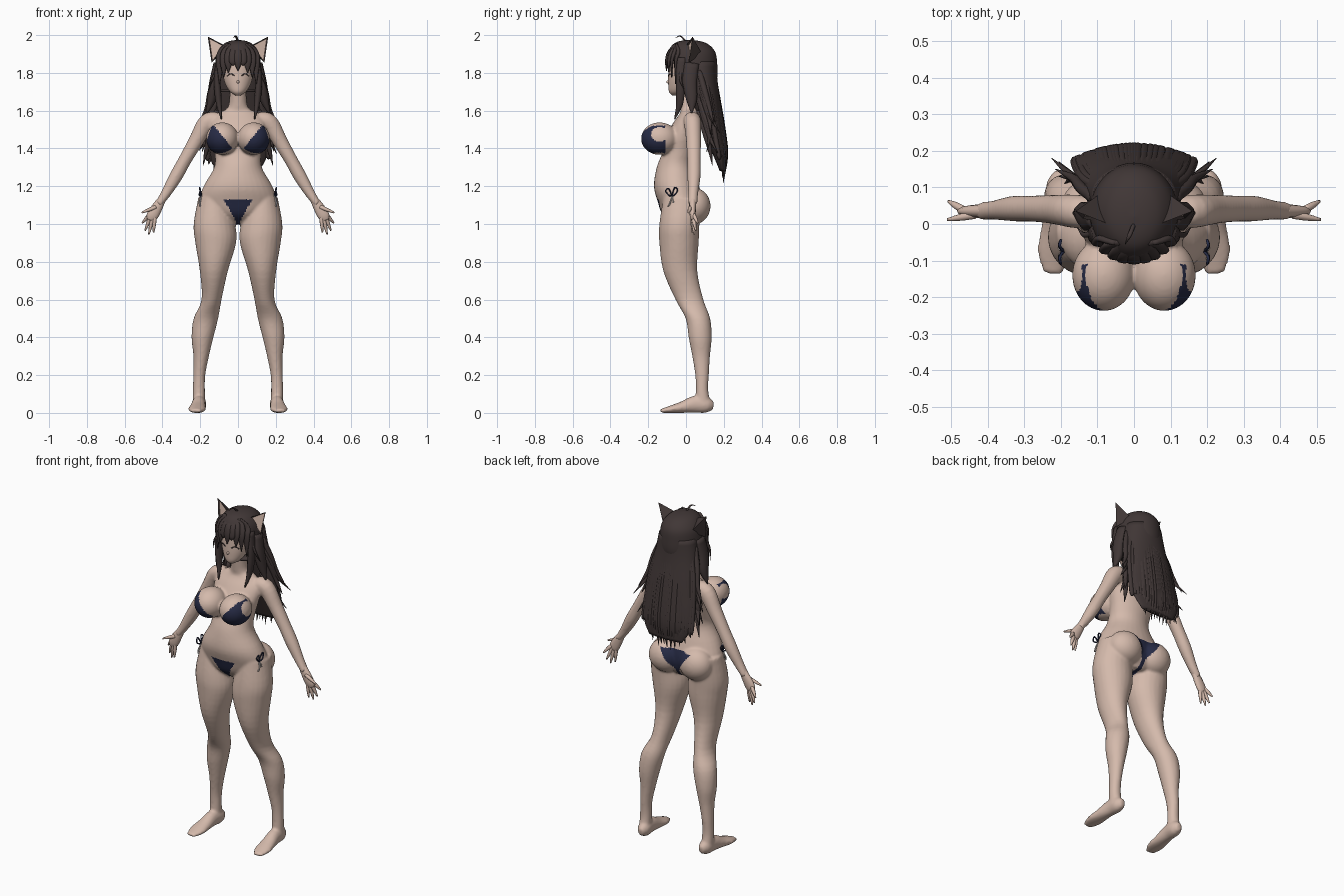
import bpy, bmesh, math, random
from mathutils import Vector, Matrix

random.seed(4)
X, Y, Z = Vector((1, 0, 0)), Vector((0, 1, 0)), Vector((0, 0, 1))


def material(name, rgb):
    m = bpy.data.materials.new(name)
    m.diffuse_color = (*rgb, 1)
    return m


SKIN = material("skin", (0.66, 0.49, 0.41))
HAIR = material("dark_hair", (0.052, 0.038, 0.037))
NAVY = material("navy_cloth", (0.02, 0.024, 0.06))
PALE = material("pale_cord", (0.5, 0.45, 0.43))


def make(name, bm, mats):
    bmesh.ops.recalc_face_normals(bm, faces=bm.faces)
    me = bpy.data.meshes.new(name)
    bm.to_mesh(me)
    bm.free()
    for m in mats:
        me.materials.append(m)
    me.shade_smooth()
    ob = bpy.data.objects.new(name, me)
    bpy.context.collection.objects.link(ob)
    return ob


def spline(pts, steps):
    """Smooth resampling of (x, y, z, a, b) stations."""
    p = [Vector(q) for q in pts]
    p = [2 * p[0] - p[1]] + p + [2 * p[-1] - p[-2]]
    out = []
    for i in range(1, len(p) - 2):
        a, b, c, d = p[i - 1:i + 3]
        for k in range(steps):
            t = k / steps
            out.append(0.5 * (2 * b + (c - a) * t + (2 * a - 5 * b + 4 * c - d) * t * t
                              + (3 * b - a - 3 * c + d) * t ** 3))
    return out + [p[-2]]


def sweep(bm, pts, ref=X, s=1, sides=16, steps=4, level=False):
    """Elliptical tube; a is the radius along ref, b across it."""
    st = spline([(q[0] * s, *q[1:]) for q in pts], steps)
    rings = []
    for i, q in enumerate(st):
        c = Vector(q[:3])
        t = Z if level else (Vector(st[min(i + 1, len(st) - 1)][:3])
                             - Vector(st[max(i - 1, 0)][:3])).normalized()
        u = (ref - t * ref.dot(t)).normalized()
        v = t.cross(u)
        a, b = max(q[3], 0.0008), max(q[4], 0.0008)
        rings.append([bm.verts.new(c + u * a * math.cos(w) + v * b * math.sin(w))
                      for w in (2 * math.pi * k / sides for k in range(sides))])
    for r0, r1 in zip(rings, rings[1:]):
        for k in range(sides):
            j = (k + 1) % sides
            bm.faces.new((r0[k], r0[j], r1[j], r1[k]))
    bm.faces.new(rings[0][::-1])
    bm.faces.new(rings[-1])


def ball(bm, c, r):
    bmesh.ops.create_uvsphere(bm, u_segments=32, v_segments=20, radius=1,
                              matrix=Matrix.Translation(c) @ Matrix.Diagonal((*r, 1)))


# Body: torso, chest, hips, limbs and feet fused into one smooth skin
bm = bmesh.new()
sweep(bm, [(0, -.01, 1.0, .06, .06), (0, -.02, 1.05, .16, .105), (0, -.03, 1.12, .205, .12),
           (0, -.05, 1.2, .182, .12), (0, -.055, 1.3, .126, .1), (0, -.035, 1.38, .124, .09),
           (0, -.02, 1.46, .14, .09), (0, .01, 1.54, .145, .075), (0, .02, 1.59, .10, .05),
           (0, .015, 1.62, .052, .045), (0, .0, 1.73, .042, .045)], sides=32, level=True)
for s in (-1, 1):
    ball(bm, (.083 * s, -.14, 1.452), (.086, .098, .086))
    ball(bm, (.1 * s, .045, 1.095), (.1, .085, .095))
    sweep(bm, [(.13, -.02, 1.14, .08, .1), (.125, -.035, 1.0, .11, .106), (.118, -.037, .9, .108, .104),
               (.128, -.03, .75, .074, .09), (.14, .018, .6, .053, .074), (.17, .063, .5, .065, .065),
               (.188, .075, .4, .058, .061), (.195, .08, .3, .041, .047), (.205, .085, .2, .032, .036),
               (.207, .085, .12, .032, .033), (.207, .09, .04, .033, .042)],
          s=s, sides=24, level=True)
    sweep(bm, [(.2, .145, .035, .016, .022), (.203, .11, .042, .036, .042), (.207, .05, .046, .036, .046),
               (.213, -.02, .03, .042, .031), (.218, -.08, .019, .046, .02), (.222, -.135, .01, .026, .01)],
          s=s)
    sweep(bm, [(.11, .03, 1.55, .045, .045), (.165, .035, 1.535, .046, .048), (.222, .04, 1.44, .04, .04),
               (.28, .042, 1.34, .036, .035), (.33, .042, 1.25, .035, .035), (.38, .038, 1.165, .027, .027),
               (.42, .035, 1.105, .024, .02)], ref=Y, s=s)
raw = make("body_raw", bm, [SKIN])
rm = raw.modifiers.new("fuse", "REMESH")
rm.mode = "VOXEL"
rm.voxel_size = 0.0075
sm = raw.modifiers.new("soften", "SMOOTH")
sm.iterations = 5
me = bpy.data.meshes.new_from_object(raw.evaluated_get(bpy.context.evaluated_depsgraph_get()))
bpy.data.objects.remove(raw)
body = bpy.data.objects.new("body", me)
bpy.context.collection.objects.link(body)
me.materials.clear()
me.materials.append(SKIN)
me.materials.append(NAVY)
me.shade_smooth()


# Swimwear painted on the body by position
def is_cloth(c):
    ax, y, z = abs(c.x), c.y, c.z
    if y < -.11 and z < 1.52 and z > 1.375 + 5 * (ax - .1) ** 2:
        k = (1.52 - z) / .11
        return .127 - .09 * k < ax < .14 + .035 * k
    if y < 0 and .98 < z < 1.13:
        return ax < .012 + .066 * max(0, (z - 1.01) / .12) ** 1.2
    if y >= 0 and .98 < z < 1.165:
        return ax < .014 + .085 * max(0, (z - 1.05) / .115)
    return False


for p in me.polygons:
    p.material_index = int(is_cloth(p.center))

# Hands with spread fingers
for s, side in ((-1, "left"), (1, "right")):
    bm = bmesh.new()
    sweep(bm, [(.4, .036, 1.135, .019, .02), (.43, .035, 1.085, .018, .029),
               (.453, .035, 1.045, .015, .031), (.463, .036, 1.02, .009, .02)], ref=Y, s=s, sides=12)
    for a, b in (((.435, .025, 1.09), (.51, .012, 1.06)), ((.468, .04, 1.05), (.507, .062, 1.005)),
                 ((.464, .038, 1.035), (.492, .052, .965)), ((.453, .036, 1.03), (.472, .044, .945)),
                 ((.44, .034, 1.04), (.447, .034, .955))):
        mid = [(i + j) / 2 for i, j in zip(a, b)]
        sweep(bm, [(*a, .011, .011), (*mid, .0095, .0095), (*b, .004, .004)], ref=Y, s=s, sides=8)
    make("hand_" + side, bm, [SKIN])

# Head with small nose
bm = bmesh.new()
sweep(bm, [(0, -.058, 1.68, .012, .015), (0, -.045, 1.70, .042, .045), (0, -.028, 1.74, .067, .066),
           (0, -.018, 1.79, .08, .076), (0, 0, 1.86, .088, .09), (0, .01, 1.92, .075, .08),
           (0, .01, 1.95, .03, .03)], sides=32, level=True)
ball(bm, (0, -.094, 1.752), (.007, .01, .008))
make("head", bm, [SKIN])

# Eyelashes
bm = bmesh.new()
for s in (-1, 1):
    arc = [(x, -.019 - .076 * math.sqrt(1 - (x / .08) ** 2), 1.785 + h, .003, .003)
           for x, h in ((.02, 0), (.032, .008), (.045, .008), (.058, -.002))]
    sweep(bm, arc, ref=Z, s=s, sides=6)
make("eyelashes", bm, [HAIR])

# Hair cap with the face opening cut away
bm = bmesh.new()
sweep(bm, [(0, .045, 1.7, .115, .1), (0, .036, 1.78, .121, .13), (0, .03, 1.85, .121, .135),
           (0, .03, 1.91, .11, .125), (0, .025, 1.95, .08, .095), (0, .02, 1.968, .045, .055),
           (0, .02, 1.975, .002, .002)], sides=48, level=True)
cut = [f for f in bm.faces if f.calc_center_median().y < .0 and f.calc_center_median().z < 1.86]
bmesh.ops.delete(bm, geom=cut, context="FACES")
cap = make("hair_cap", bm, [HAIR])
cap.modifiers.new("thickness", "SOLIDIFY").thickness = 0.012

# Fringe and face-framing locks
bm = bmesh.new()
for x, tip in ((0, 1.81), (.026, 1.838), (.05, 1.80), (.074, 1.775), (.094, 1.74)):
    for s in ((1,) if x == 0 else (-1, 1)):
        y = .03 - .13 * math.sqrt(1 - (x / .121) ** 2)
        sweep(bm, [(x * .5, -.05, 1.948, .016, .008), (x * .9, y + .012, 1.91, .022, .011),
                   (x, y - .002, 1.86, .022, .009), (x * 1.03, y - .003, tip, .002, .002)], s=s, sides=8)
for s in (-1, 1):
    sweep(bm, [(.098, -.02, 1.88, .018, .03), (.11, -.025, 1.78, .017, .03), (.107, -.03, 1.7, .018, .025),
               (.1, -.035, 1.63, .014, .018), (.088, -.06, 1.555, .003, .003)], s=s, sides=10)
    sweep(bm, [(.11, .03, 1.85, .02, .04), (.128, .02, 1.75, .024, .04), (.14, .03, 1.66, .024, .03),
               (.165, .03, 1.585, .003, .003)], s=s, sides=10)
    sweep(bm, [(.1, -.02, 1.84, .006, .01), (.135, -.03, 1.77, .006, .008), (.155, -.01, 1.71, .001, .001)],
          s=s, sides=6)
sweep(bm, [(0, -.0, 1.965, .006, .006), (-.012, -.03, 1.995, .006, .004), (-.024, -.055, 1.985, .001, .001)],
      sides=6)
make("front_hair", bm, [HAIR])

# Long back hair: a solid mass covered with tapered strands
bm = bmesh.new()
sweep(bm, [(0, .075, 1.86, .112, .085), (0, .085, 1.75, .132, .083), (0, .12, 1.6, .152, .07),
           (0, .158, 1.45, .16, .05), (0, .182, 1.35, .15, .032), (0, .195, 1.28, .11, .016)],
      sides=32, level=True)
for i in range(30):
    x = -.15 + .3 * i / 29 + random.uniform(-.006, .006)
    k = x / .15
    tip = 1.2 + .12 * k * k + random.uniform(0, .07)
    dy = -.045 * k * k
    sweep(bm, [(x * .65, .145 + dy, 1.8, .01, .012), (x * .9, .172 + dy, 1.65, .014, .013),
               (x, .2 + dy, 1.48, .016, .013), (x * 1.04, .212 + dy * .8, 1.36, .014, .011),
               (x * 1.06 + random.uniform(-.015, .015), .2 + dy * .5, tip, .001, .001)], sides=8)
for s in (-1, 1):
    for y, z, dx in ((.18, 1.5, .225), (.15, 1.53, .215), (.13, 1.47, .205), (.17, 1.38, .205),
                     (.14, 1.32, .185), (.11, 1.4, .19)):
        sweep(bm, [(.11, .07, z + .28, .013, .016), (.145, .1, z + .17, .016, .016),
                   (.165, .125, z + .08, .013, .012), (dx, y, z + random.uniform(-.02, .01), .001, .001)],
              s=s, sides=8)
make("back_hair", bm, [HAIR])

# Cat ears with an inset inner face
for s, side in ((-1, "left"), (1, "right")):
    bm = bmesh.new()
    a, b, t, d = [bm.verts.new((x * s, y, z)) for x, y, z in
                  ((.07, .0, 1.945), (.14, .015, 1.855), (.16, .035, 1.992), (.09, .085, 1.9))]
    front = bm.faces.new((a, b, t))
    for tri in ((a, t, d), (t, b, d), (b, a, d)):
        bm.faces.new(tri)
    bmesh.ops.recalc_face_normals(bm, faces=bm.faces)
    bmesh.ops.inset_individual(bm, faces=[front], thickness=.011, depth=-.008)
    front.material_index = 1
    ear = make("ear_" + side, bm, [HAIR, SKIN])
    ear.data.shade_flat()

# Hip cord bows: two loops and two hanging tails per side
for s, side in ((-1, "left"), (1, "right")):
    for part, mat, ends in (("loops", NAVY, ((-.108, 1.175), (-.045, 1.18))),
                            ("tails", PALE, ((-.095, 1.095), (-.06, 1.105)))):
        bm = bmesh.new()
        for y, z in ends:
            sweep(bm, [(.192, -.075, 1.15, .004, .004), (.203, (y - .075) / 2, z + .012, .004, .004),
                       (.2, y, z, .004, .004), (.204, (y - .075) / 2, (z + 1.15) / 2 - .01, .004, .004),
                       (.194, -.075, 1.148, .004, .004)], s=s, sides=6)
        make(f"hip_bow_{part}_{side}", bm, [mat])
